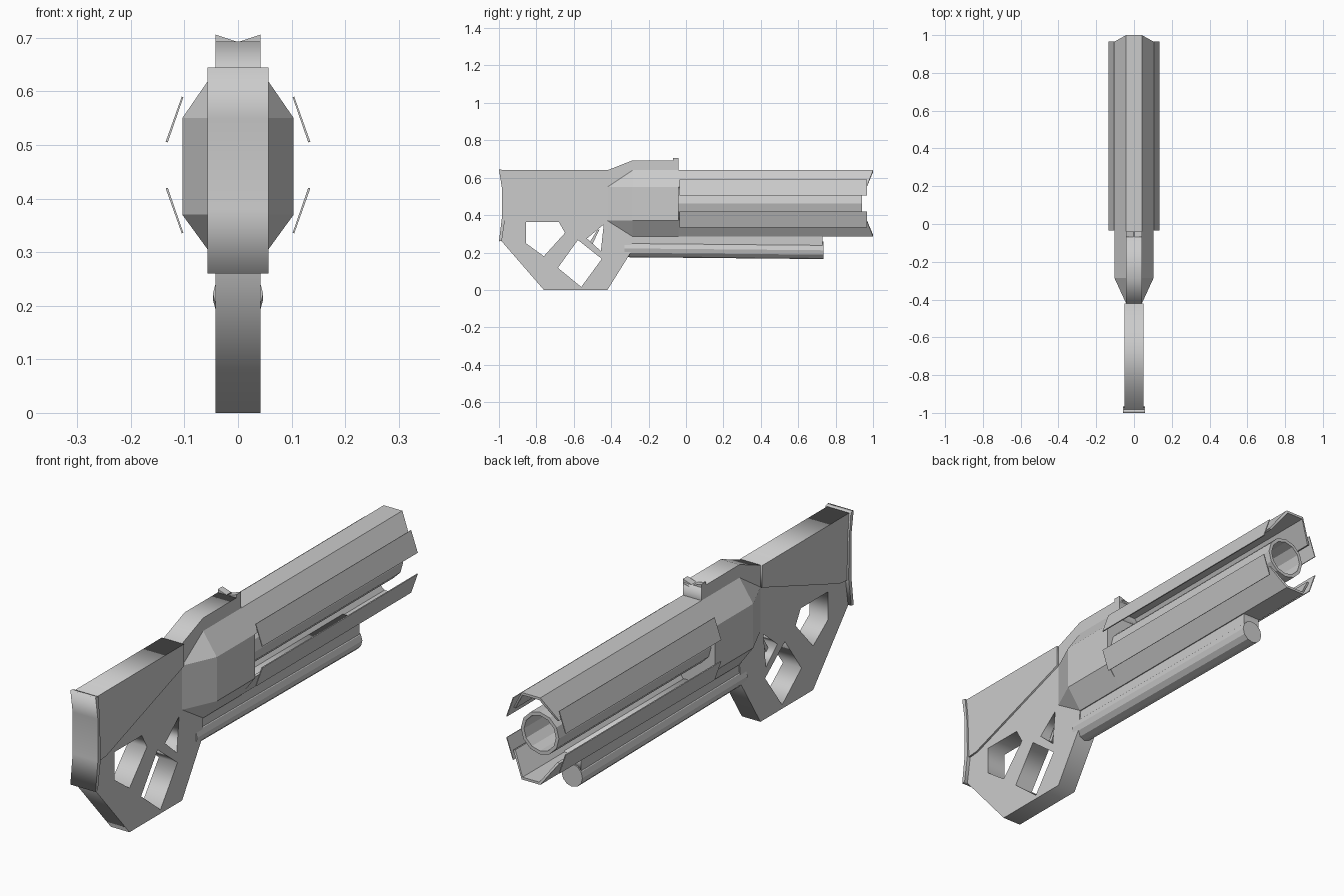
import bpy, bmesh
from math import radians, cos, sin, pi
from mathutils import Matrix

if "Cube" in bpy.data.objects:
    bpy.data.objects.remove(bpy.data.objects["Cube"])

# local x, y, z -> world y, z, x
SIDE = Matrix(((0, 0, 1, 0), (1, 0, 0, 0), (0, 1, 0, 0), (0, 0, 0, 1)))
AXIS_Z = 0.4625


def add(name, mesh):
    ob = bpy.data.objects.new(name, mesh)
    bpy.context.collection.objects.link(ob)
    return ob


def plate(name, outline, half, holes=()):
    """Side profile (y, z) with optional holes, extruded to x = +-half."""
    cu = bpy.data.curves.new(name + "_profile", 'CURVE')
    cu.dimensions = '2D'
    cu.fill_mode = 'BOTH'
    cu.extrude = half
    for pts in (outline, *holes):
        sp = cu.splines.new('POLY')
        sp.points.add(len(pts) - 1)
        for p, (y, z) in zip(sp.points, pts):
            p.co = (y, z, 0, 1)
        sp.use_cyclic_u = True
    tmp = add(name + "_profile", cu)
    dg = bpy.context.evaluated_depsgraph_get()
    mesh = bpy.data.meshes.new_from_object(tmp.evaluated_get(dg))
    bpy.data.objects.remove(tmp)
    mesh.transform(SIDE)
    bm = bmesh.new()
    bm.from_mesh(mesh)
    bmesh.ops.remove_doubles(bm, verts=bm.verts, dist=1e-5)
    bmesh.ops.recalc_face_normals(bm, faces=bm.faces)
    bm.to_mesh(mesh)
    bm.free()
    mesh.name = name
    return add(name, mesh)


def loft(name, rings, closed=False):
    """Bridge equal-size rings; cap the ends unless closed into a loop."""
    bm = bmesh.new()
    vs = [[bm.verts.new(p) for p in r] for r in rings]
    n = len(rings[0])
    pairs = list(zip(vs, vs[1:])) + ([(vs[-1], vs[0])] if closed else [])
    for a, b in pairs:
        for i in range(n):
            j = (i + 1) % n
            bm.faces.new((a[i], a[j], b[j], b[i]))
    if not closed:
        bm.faces.new(vs[0])
        bm.faces.new(vs[-1])
    bmesh.ops.remove_doubles(bm, verts=bm.verts, dist=1e-5)
    bmesh.ops.recalc_face_normals(bm, faces=bm.faces)
    mesh = bpy.data.meshes.new(name)
    bm.to_mesh(mesh)
    bm.free()
    return add(name, mesh)


def circle(r, y, z, n=12):
    return [(r * cos(2 * pi * i / n), y, z + r * sin(2 * pi * i / n)) for i in range(n)]


def section(pts, y):
    return [(x, y, z) for x, z in pts]


# Stock: wide upper part, skeleton grip frame and butt plate
plate("upper_stock", [(-.985, .64), (-.42, .64), (-.42, .55), (-.92, .375), (-.975, .37)], .05)
plate("grip_frame",
      [(-.975, .375), (-.99, .265), (-.76, 0), (-.42, 0), (-.295, .2), (-.285, .29),
       (-.3, .6), (-.42, .6)], .042,
      [[(-.856, .364), (-.68, .364), (-.647, .305), (-.76, .18), (-.856, .25)],
       [(-.578, .267), (-.45, .166), (-.56, .016), (-.685, .118)],
       [(-.53, .275), (-.44, .35), (-.455, .208)]])
plate("butt_plate",
      [(-1, .645), (-.985, .55), (-.985, .38), (-1, .26), (-.985, .262), (-.967, .38),
       (-.972, .55), (-.982, .642)], .057)
plate("trigger", [(-.478, .315), (-.462, .325), (-.5, .245), (-.515, .255)], .012)

# Receiver: octagonal body tapering into the stock, with a raised top rail
OCT = [(.104, .37), (.104, .55), (.042, .64), (-.042, .64),
       (-.104, .55), (-.104, .37), (-.042, .285), (.042, .285)]
TIP = [(.042, .37), (.042, .55), (.042, .55), (-.042, .55),
       (-.042, .55), (-.042, .37), (-.042, .37), (.042, .37)]
loft("receiver", [section(TIP, -.42), section(OCT, -.285), section(OCT, -.04)])
plate("top_rail", [(-.42, .5), (-.42, .64), (-.285, .693), (-.04, .693), (-.04, .6)], .042)
NOTCH = [(-.042, .68), (.042, .68), (.042, .706), (0, .692), (-.042, .706)]
loft("rear_sight", [section(NOTCH, -.07), section(NOTCH, -.04)])

# Barrel: open twelve-sided tube
loft("barrel", [circle(.086, -.05, AXIS_Z), circle(.086, .942, AXIS_Z),
                circle(.072, .942, AXIS_Z), circle(.072, -.05, AXIS_Z)], closed=True)

# Upper and lower shrouds plus flared side panels
SHELL = [(.104, .55, .965), (.042, .64, 1), (-.042, .64, 1), (-.104, .55, .965),
         (-.095, .547, .965), (-.038, .63, 1), (.038, .63, 1), (.095, .547, .965)]
PANEL = [(.102, .589), (.105, .59), (.135, .506), (.131, .505)]
for s, level in ((1, "upper"), (-1, "lower")):
    def flip(z):
        return AXIS_Z + s * (z - AXIS_Z)
    rear = [(x, -.04, flip(z)) for x, z, y in SHELL]
    front = [(x, y, flip(z)) for x, z, y in SHELL]
    shroud = loft(level + "_shroud", [rear, front])
    # replace the concave end caps with clean triangles
    bm = bmesh.new()
    bm.from_mesh(shroud.data)
    bmesh.ops.triangulate(bm, faces=[f for f in bm.faces if len(f.verts) > 4])
    bm.to_mesh(shroud.data)
    bm.free()
    for m, side in ((1, "right"), (-1, "left")):
        prof = [(m * x, flip(z)) for x, z in PANEL]
        loft(f"{level}_{side}_panel", [section(prof, -.035), section(prof, .967)])

# Under-barrel tube and the rib carrying it
loft("under_tube", [circle(.047, -.33, .222), circle(.047, .735, .212)])
plate("tube_rib", [(-.3, .3), (.73, .3), (.73, .235), (-.07, .235), (-.3, .2)], .038)
